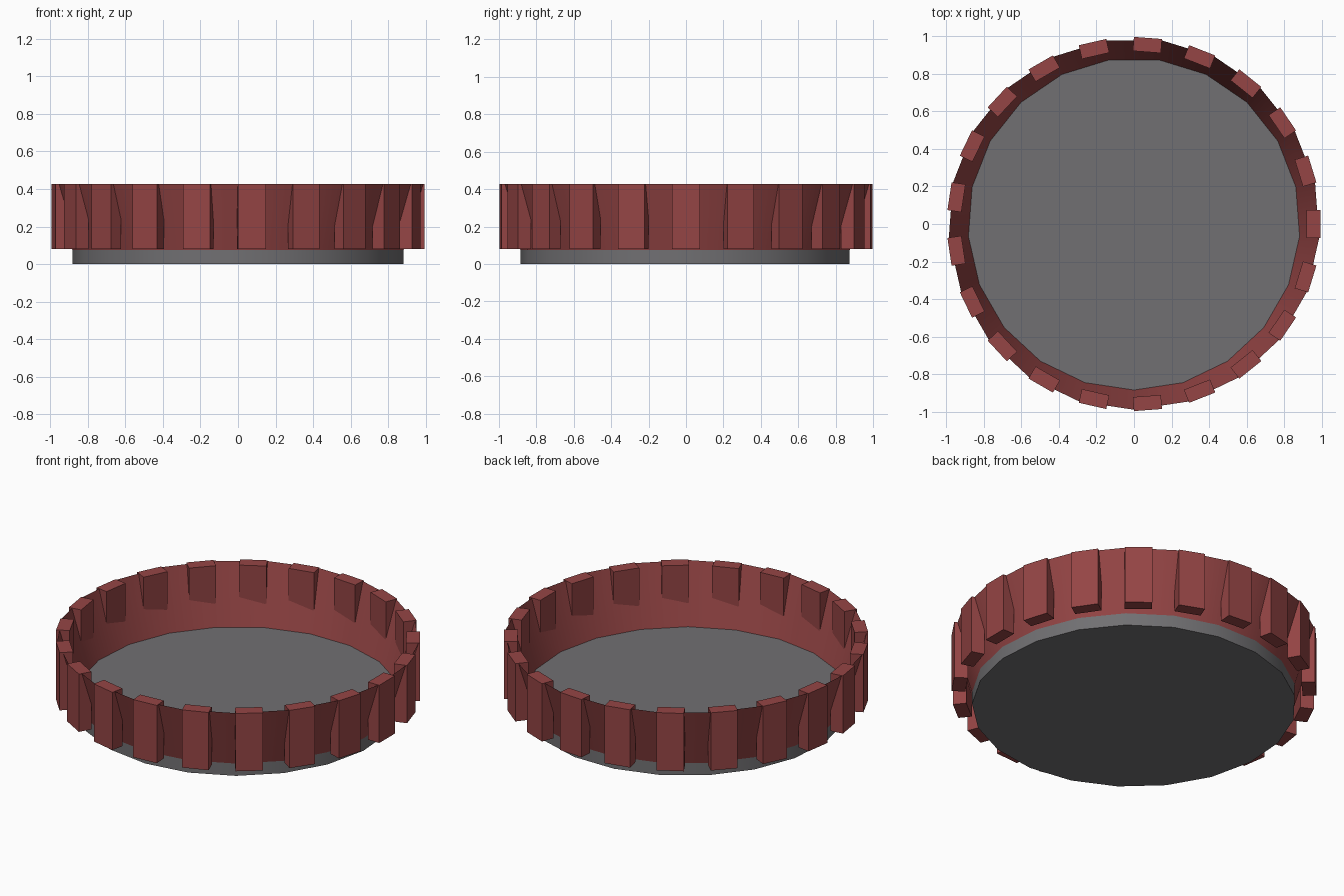
import bpy, bmesh, math
from mathutils import Matrix

if "Cube" in bpy.data.objects:
    bpy.data.objects.remove(bpy.data.objects["Cube"])

N = 21                      # sides of the dish and number of slats
FLOOR_Z, TOP_Z = 0.074, 0.427


def material(name, rgb):
    m = bpy.data.materials.new(name)
    m.diffuse_color = (*rgb, 1)
    m.use_nodes = True
    m.node_tree.nodes["Principled BSDF"].inputs["Base Color"].default_value = m.diffuse_color
    return m


RED = material("dull red", (0.30, 0.059, 0.059))
GREY = material("dark grey", (0.165, 0.162, 0.17))


def finish(bm, name, mat, smooth):
    me = bpy.data.meshes.new(name)
    bm.to_mesh(me)
    bm.free()
    me.materials.append(mat)
    ob = bpy.data.objects.new(name, me)
    bpy.context.collection.objects.link(ob)
    if smooth:
        bpy.ops.object.select_all(action='DESELECT')
        ob.select_set(True)
        bpy.context.view_layer.objects.active = ob
        bpy.ops.object.shade_smooth_by_angle(angle=math.radians(30))
    return ob


def drum(name, mat, r1, r2, z1, z2, caps):
    # 21-sided drum with one corner pointing to the front (-y)
    bm = bmesh.new()
    rot = Matrix.Translation((0, 0, (z1 + z2) / 2)) @ Matrix.Rotation(-math.pi / 2, 4, 'Z')
    rings = []
    for r, z in ((r1, z1), (r2, z2)):
        rings.append([bm.verts.new((r * math.cos(a), r * math.sin(a), z))
                      for a in (2 * math.pi * i / N - math.pi / 2 for i in range(N))])
    low, high = rings
    for i in range(N):
        j = (i + 1) % N
        bm.faces.new((low[i], low[j], high[j], high[i]))
    if caps:
        bm.faces.new(low[::-1])
        bm.faces.new(high)
    return finish(bm, name, mat, True)


# Solid base disc and thin flared wall
drum("base", GREY, 0.885, 0.885, 0, FLOOR_Z, True)
drum("flared_wall", RED, 0.885, 0.99, FLOOR_Z, TOP_Z, False)

# Upright slats that pass through the wall
bm = bmesh.new()
height = TOP_Z - 0.079
for i in range(N):
    place = (Matrix.Rotation(2 * math.pi * i / N, 4, 'Z')
             @ Matrix.Translation((0.957, 0, TOP_Z - height / 2 + 0.001))
             @ Matrix.Diagonal((0.075, 0.15, height, 1)))
    bmesh.ops.create_cube(bm, size=1, matrix=place)
finish(bm, "slats", RED, False)
